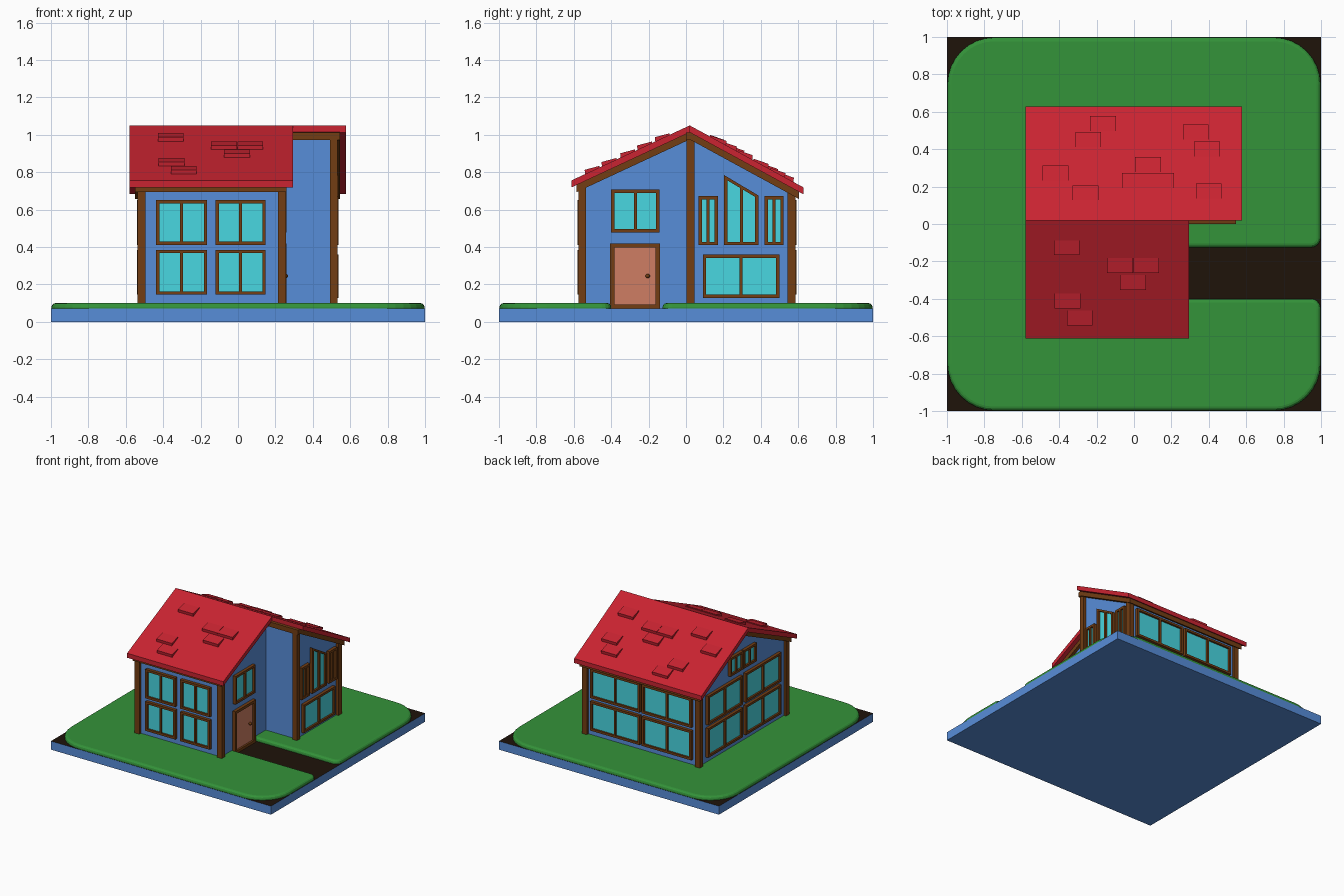
import bpy, bmesh, math
from mathutils import Vector

if "Cube" in bpy.data.objects:
    bpy.data.objects.remove(bpy.data.objects["Cube"])


def mat(name, r, g, b):
    m = bpy.data.materials.new(name)
    m.diffuse_color = [(c / 255) ** 2.2 for c in (r, g, b)] + [1]
    m.use_nodes = True
    m.node_tree.nodes["Principled BSDF"].inputs["Base Color"].default_value = m.diffuse_color
    return m


RED = mat("roof_red", 200, 40, 52)
BLUE = mat("wall_blue", 88, 140, 216)
GREEN = mat("grass_green", 55, 146, 60)
BROWN = mat("timber_brown", 114, 64, 26)
CYAN = mat("glass_cyan", 74, 214, 224)
DOOR = mat("door_pink", 205, 125, 100)
DARK = mat("soil_dark", 36, 26, 18)


def finish(bm, name, *mats):
    bmesh.ops.recalc_face_normals(bm, faces=bm.faces)
    me = bpy.data.meshes.new(name)
    bm.to_mesh(me)
    bm.free()
    for m in mats:
        me.materials.append(m)
    ob = bpy.data.objects.new(name, me)
    bpy.context.collection.objects.link(ob)
    return ob


def prism(name, polys, axis, a, b, m):
    """Extrude 2D outlines along an axis from a to b."""
    place = {'x': lambda p, t: (t, p[0], p[1]),
             'y': lambda p, t: (p[0], t, p[1]),
             'z': lambda p, t: (p[0], p[1], t)}[axis]
    bm = bmesh.new()
    for pts in polys:
        lo = [bm.verts.new(place(p, a)) for p in pts]
        hi = [bm.verts.new(place(p, b)) for p in pts]
        bm.faces.new(lo)
        bm.faces.new(hi)
        for i in range(len(pts)):
            j = (i + 1) % len(pts)
            bm.faces.new((lo[i], lo[j], hi[j], hi[i]))
    return finish(bm, name, m)


def rect(u0, u1, z0, z1):
    return [(u0, z0), (u1, z0), (u1, z1), (u0, z1)]


# Base block with a dark top
base = prism("base", [rect(-1, 1, -1, 1)], 'z', 0, 0.07, BLUE)
base.data.materials.append(DARK)
for f in base.data.polygons:
    if f.normal.z > 0.9:
        f.material_index = 1


# Lawn with rounded corners and a path notch
def arc(cx, cy, r, start, n=8):
    return [(cx + r * math.cos(math.radians(start + 90 * i / n)),
             cy + r * math.sin(math.radians(start + 90 * i / n))) for i in range(n + 1)]


E, R, r = 0.997, 0.25, 0.05
outline = (arc(E - R, E - R, R, 0) + arc(R - E, E - R, R, 90) + arc(R - E, R - E, R, 180)
           + arc(E - R, R - E, R, 270) + arc(E - r, -0.4 - r, r, 0, 4)
           + [(0.2, -0.4), (0.2, -0.125)] + arc(E - r, -0.125 + r, r, 270, 4))
lawn = prism("lawn", [outline], 'z', 0.07, 0.1, GREEN)
bm = bmesh.new()
bm.from_mesh(lawn.data)
rim = [e for e in bm.edges if all(v.co.z > 0.09 for v in e.verts)]
bmesh.ops.bevel(bm, geom=rim, offset=0.02, segments=3, profile=0.5, affect='EDGES')
bm.to_mesh(lawn.data)
bm.free()

# Roof height on each slope
RIDGE = 0.02


def roof_z(y):
    return 1.05 - (0.465 * (RIDGE - y) if y < RIDGE else 0.545 * (y - RIDGE))


def slab(y0, y1, top, bottom):
    return [(y0, roof_z(y0) - top), (y1, roof_z(y1) - top),
            (y1, roof_z(y1) - bottom), (y0, roof_z(y0) - bottom)]


# Walls
LX, RX, WX, FY, BY = -0.515, 0.512, 0.235, -0.555, 0.565
YM = 0.025
prism("front_wing_walls", [[(FY, 0.07), (YM, 0.07), (YM, roof_z(YM) - 0.05),
                            (FY, roof_z(FY) - 0.05)]], 'x', LX, WX, BLUE)
prism("back_wing_walls", [[(YM, 0.07), (BY, 0.07), (BY, roof_z(BY) - 0.05),
                           (YM, roof_z(YM) - 0.05)]], 'x', LX, RX, BLUE)

# Roof slabs and the timber layer beneath
prism("front_roof", [slab(-0.612, RIDGE, 0, 0.037)], 'x', -0.58, 0.295, RED)
prism("back_roof", [slab(RIDGE, 0.627, 0, 0.037)], 'x', -0.58, 0.578, RED)
prism("front_roof_timber", [slab(-0.585, RIDGE, 0.036, 0.075)], 'x', -0.55, 0.26, BROWN)
back = slab(RIDGE, 0.605, 0.036, 0.075)
prism("back_roof_timber", [[(0, 1.012)] + back + [(0, 0.972)]], 'x', -0.55, 0.545, BROWN)

# Raised shingles, lower end lifted
shingles = [(-.165, .535), (-.245, .45), (-.42, .27), (-.26, .165), (.075, .315), (.005, .23),
            (.145, .23), (.33, .49), (.39, .40), (.40, .175), (-.36, -.125), (-.075, -.22),
            (.065, -.22), (-.005, -.31), (-.355, -.41), (-.29, -.50)]
for i, (x, y) in enumerate(shingles):
    s = 1 if y > 0 else -1
    up, low = y - s * 0.038, y + s * 0.038
    prism(f"shingle_{i + 1}", [[(up, roof_z(up) - 0.01), (up, roof_z(up) + 0.008),
                                (low + s * 0.004, roof_z(low) + 0.022),
                                (low, roof_z(low) - 0.01)]], 'x', x - 0.069, x + 0.069, RED)

# Corner posts
for name, x, y in [("front_left", LX, FY), ("front_right", WX, FY), ("middle", RX, YM),
                   ("back_right", RX, BY), ("back_left", LX, BY)]:
    prism(name + "_post", [rect(x - 0.021, x + 0.021, y - 0.021, y + 0.021)],
          'z', 0.07, roof_z(y) - 0.06, BROWN)


# Framed window on a wall: outward sign s, optional sloped top
def window(name, axis, wall, s, u0, u1, z0, z1, z2=None, panes=2, f=0.018, fill=CYAN):
    z2 = z1 if z2 is None else z2

    def top(u):
        return z1 + (z2 - z1) * (u - u0) / (u1 - u0)

    def bar(a, b):
        return [(a, z0 + f), (b, z0 + f), (b, top(b) - f), (a, top(a) - f)]

    bars = [rect(u0, u1, z0, z0 + f), bar(u0, u0 + f), bar(u1 - f, u1),
            [(u0, z1 - f), (u1, z2 - f), (u1, z2), (u0, z1)]]
    for k in range(1, panes):
        c = u0 + (u1 - u0) * k / panes
        bars.append(bar(c - 0.008, c + 0.008))
    prism(name + "_frame", bars, axis, wall - s * 0.005, wall + s * 0.025, BROWN)
    prism(name + "_panel", [bar(u0 + f / 2, u1 - f / 2)], axis,
          wall - s * 0.005, wall + s * 0.01, fill)


ROWS = [("lower", 0.145, 0.385), ("upper", 0.412, 0.65)]
for row, z0, z1 in ROWS:
    for side, u0, u1 in [("left", -0.438, -0.165), ("right", -0.12, 0.148)]:
        window(f"front_{row}_{side}_window", 'y', FY, -1, u0, u1, z0, z1)
    for side, u0, u1 in [("left", -0.46, -0.01), ("right", 0.01, 0.46)]:
        window(f"back_{row}_{side}_window", 'y', BY, 1, u0, u1, z0, z1)
    for side, u0, u1 in [("front", -0.47, -0.01), ("back", 0.03, 0.48)]:
        window(f"side_{row}_{side}_window", 'x', LX, -1, u0, u1, z0, z1)
window("attic_front_window", 'x', LX, -1, -0.15, 0.015, 0.7, 0.85)
window("attic_back_window", 'x', LX, -1, 0.025, 0.19, 0.7, 0.85)

# Right side windows and door
window("above_door_window", 'x', WX, 1, -0.4, -0.142, 0.477, 0.708)
window("living_room_window", 'x', RX, 1, 0.09, 0.5, 0.128, 0.36)
window("tall_left_window", 'x', RX, 1, 0.067, 0.17, 0.41, 0.672)
window("tall_right_window", 'x', RX, 1, 0.42, 0.522, 0.41, 0.672)
window("tall_middle_window", 'x', RX, 1, 0.203, 0.388, 0.41, 0.785, 0.675)
window("door", 'x', WX, 1, -0.405, -0.14, 0.07, 0.42, panes=1, f=0.022, fill=DOOR)
bm = bmesh.new()
bmesh.ops.create_uvsphere(bm, u_segments=12, v_segments=8, radius=0.012)
bmesh.ops.translate(bm, verts=bm.verts, vec=Vector((WX + 0.02, -0.205, 0.245)))
for f in bm.faces:
    f.smooth = True
finish(bm, "door_knob", BROWN)
